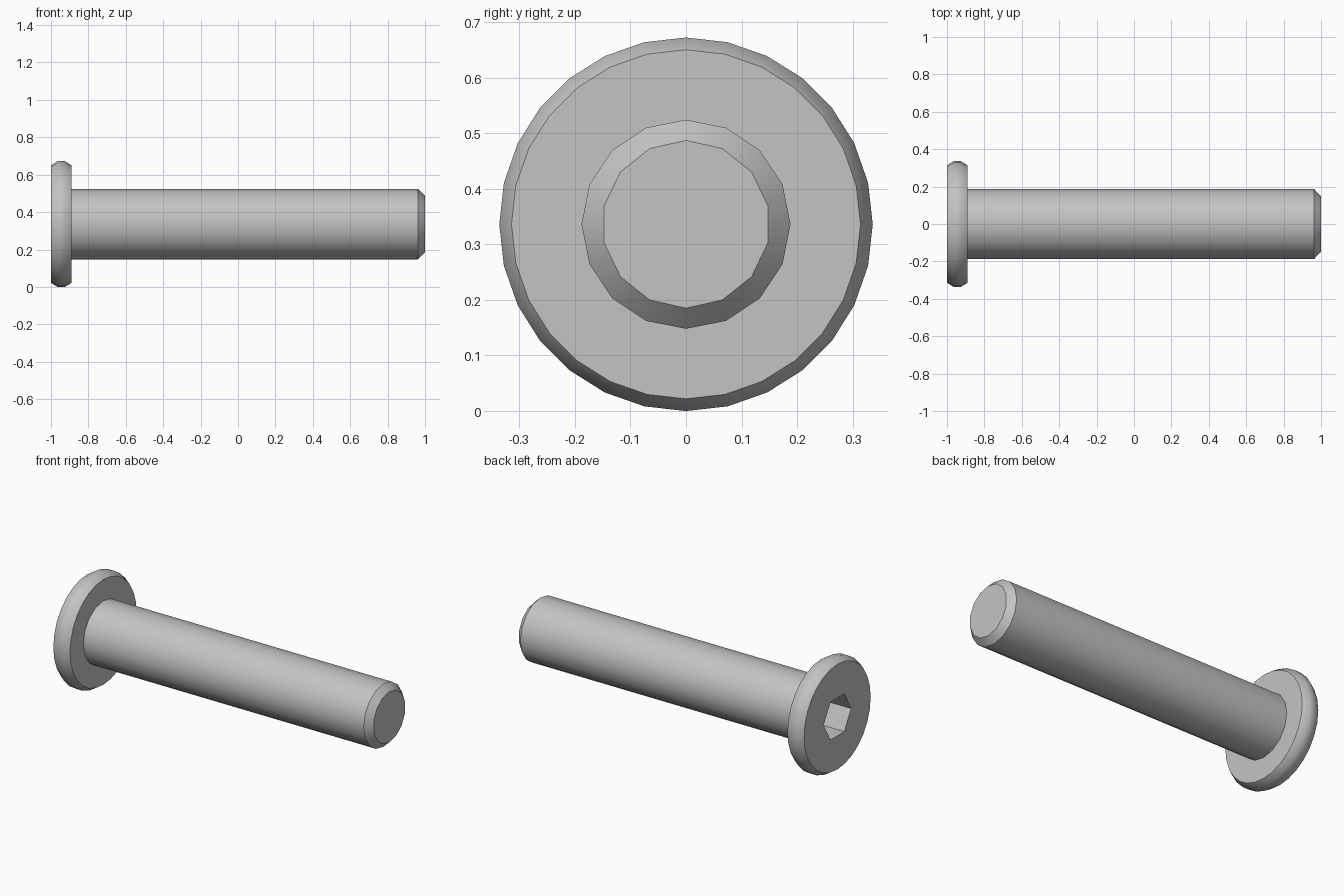
import bpy, bmesh, math

if "Cube" in bpy.data.objects:
    bpy.data.objects.remove(bpy.data.objects["Cube"], do_unlink=True)

AXIS_Z = 0.336  # height of the bolt's axis

steel = bpy.data.materials.new("steel grey")
steel.use_nodes = True
GREY = (0.55, 0.55, 0.55, 1)
steel.diffuse_color = GREY
steel.node_tree.nodes["Principled BSDF"].inputs["Base Color"].default_value = GREY


def turned_part(name, rings, cap_first=False, cap_last=False):
    """Bridge rings of (x, radius, sides, start angle) along the x axis."""
    bm = bmesh.new()
    loops = []
    for x, r, sides, start in rings:
        vs = []
        for i in range(sides):
            a = start + math.tau * i / sides
            vs.append(bm.verts.new((x, r * math.sin(a), r * math.cos(a))))
        loops.append([bm.edges.new((vs[i], vs[(i + 1) % sides])) for i in range(sides)])
    for a, b in zip(loops, loops[1:]):
        bmesh.ops.bridge_loops(bm, edges=a + b)
    if cap_first:
        bmesh.ops.contextual_create(bm, geom=loops[0])
    if cap_last:
        bmesh.ops.contextual_create(bm, geom=loops[-1])
    bmesh.ops.recalc_face_normals(bm, faces=bm.faces)
    mesh = bpy.data.meshes.new(name)
    bm.to_mesh(mesh)
    bm.free()
    mesh.materials.append(steel)
    ob = bpy.data.objects.new(name, mesh)
    ob.location.z = AXIS_Z
    bpy.context.collection.objects.link(ob)
    bpy.ops.object.select_all(action='DESELECT')
    ob.select_set(True)
    bpy.context.view_layer.objects.active = ob
    bpy.ops.object.shade_smooth_by_angle(angle=math.radians(35))
    return ob


# Head: hexagonal socket, flat front, rounded rim, flat underside
HEX = math.radians(30)
turned_part("bolt_head", [
    (-0.83, 0.13, 6, HEX),
    (-1.0, 0.13, 6, HEX),
    (-1.0, 0.314, 28, 0),
    (-0.965, 0.336, 28, 0),
    (-0.925, 0.336, 28, 0),
    (-0.89, 0.314, 28, 0),
    (-0.89, 0.188, 16, 0),
], cap_first=True)

# Shank: plain cylinder with a chamfered tip
turned_part("bolt_shank", [
    (-0.89, 0.188, 16, 0),
    (0.962, 0.188, 16, 0),
    (1.0, 0.151, 14, 0),
], cap_last=True)
